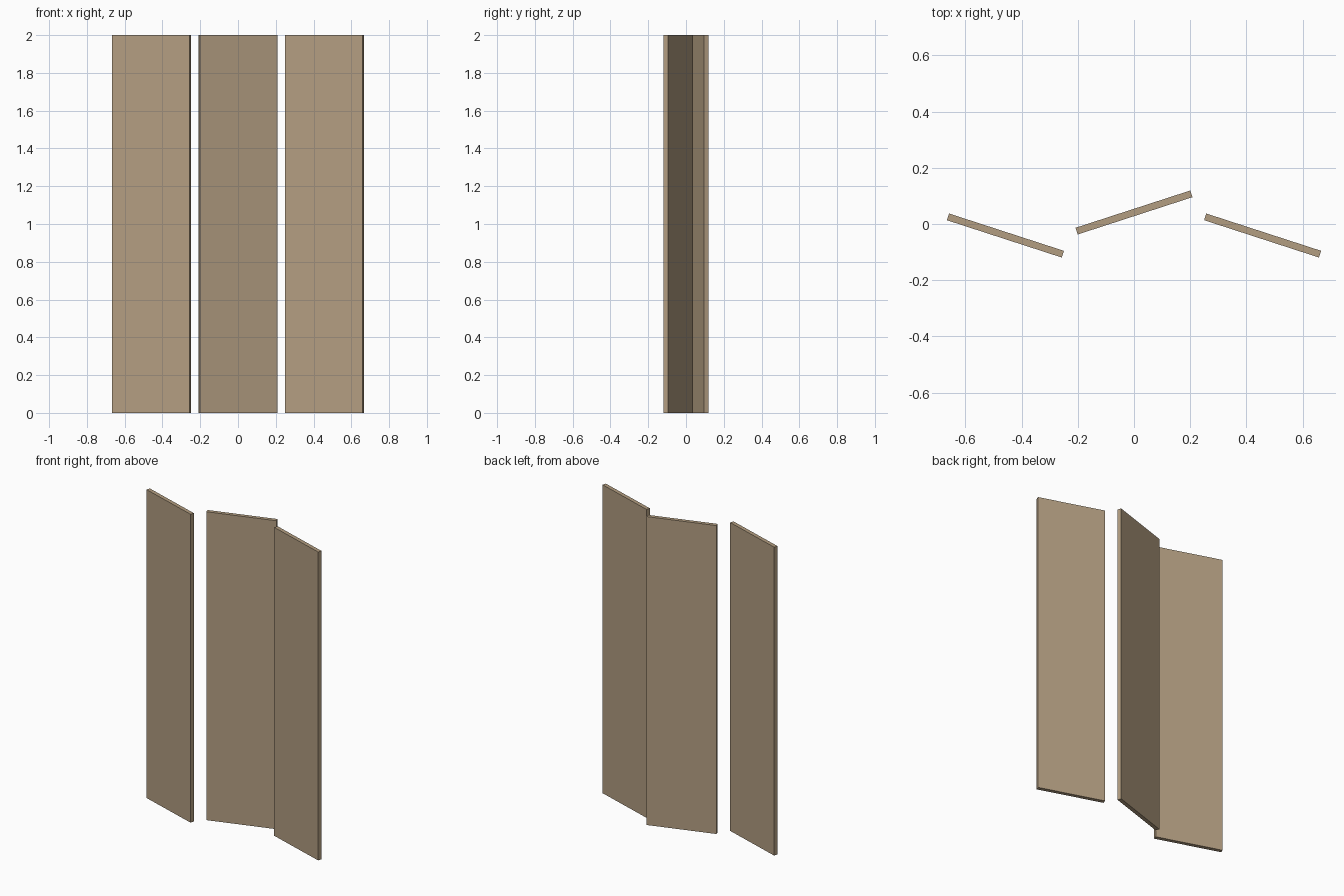
import bpy
import math

if "Cube" in bpy.data.objects:
    bpy.data.objects.remove(bpy.data.objects["Cube"])

WIDTH, THICK, HEIGHT = 0.43, 0.025, 2.0
ANGLE = math.radians(18)
SPACING = 0.458

wood = bpy.data.materials.new("tan_wood")
wood.diffuse_color = (0.45, 0.34, 0.22, 1)
wood.use_nodes = True
wood.node_tree.nodes["Principled BSDF"].inputs["Base Color"].default_value = wood.diffuse_color


def panel(name, x, y, angle):
    bpy.ops.mesh.primitive_cube_add(size=1, location=(x, y, HEIGHT / 2), rotation=(0, 0, angle))
    ob = bpy.context.object
    ob.name = name
    ob.scale = (WIDTH, THICK, HEIGHT)
    ob.data.materials.append(wood)


# Three folding screen panels, zigzagging in plan
panel("left_panel", -SPACING, -0.041, -ANGLE)
panel("middle_panel", 0, 0.041, ANGLE)
panel("right_panel", SPACING, -0.041, -ANGLE)
